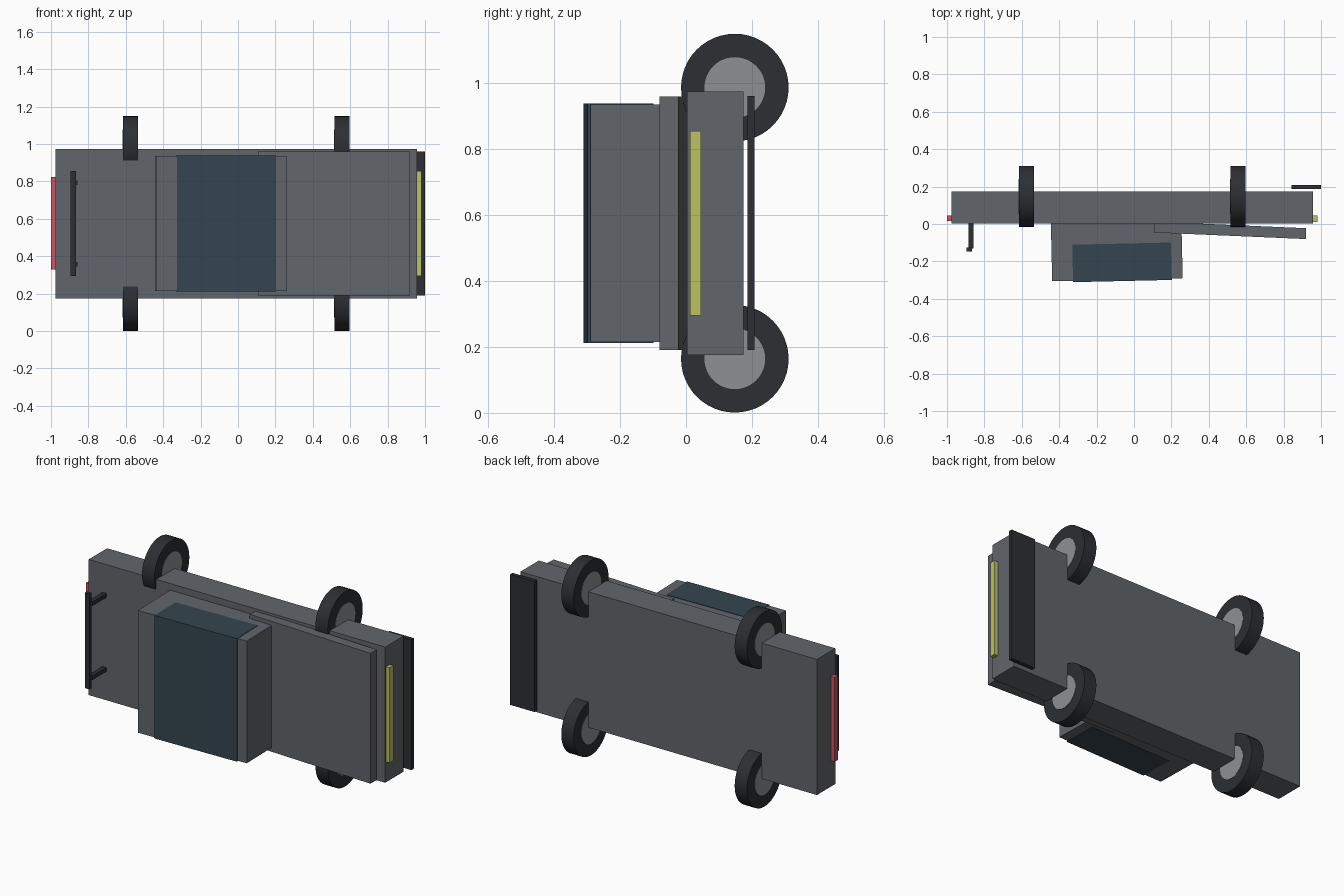
import bpy, math
from mathutils import Matrix, Vector

if "Cube" in bpy.data.objects:
    bpy.data.objects.remove(bpy.data.objects["Cube"])

MID = 0.575  # centre line of the car, which lies on its side


def material(name, rgb):
    m = bpy.data.materials.new(name)
    m.diffuse_color = (*rgb, 1)
    m.use_nodes = True
    m.node_tree.nodes["Principled BSDF"].inputs["Base Color"].default_value = m.diffuse_color
    return m


PAINT = material("grey_paint", (0.12, 0.13, 0.145))
DARK = material("dark_trim", (0.025, 0.028, 0.033))
GLASS = material("tinted_glass", (0.035, 0.06, 0.08))
METAL = material("hub_metal", (0.27, 0.28, 0.3))
YELLOW = material("headlight_yellow", (0.5, 0.55, 0.13))
RED = material("taillight_red", (0.6, 0.09, 0.12))


def box(name, x, y, z, mat, tilt=0.0):
    """Box from (min, max) ranges, turned about z by tilt."""
    bpy.ops.mesh.primitive_cube_add(size=1)
    ob = bpy.context.object
    ob.name = name
    size = Vector([r[1] - r[0] for r in (x, y, z)])
    centre = Vector([(r[0] + r[1]) / 2 for r in (x, y, z)])
    ob.data.transform(Matrix.Diagonal((*size, 1)))
    ob.location = centre
    ob.rotation_euler.z = tilt
    ob.data.materials.append(mat)
    return ob


def disc(name, loc, radius, width, mat):
    """Cylinder with its axle along x."""
    bpy.ops.mesh.primitive_cylinder_add(vertices=48, radius=radius, depth=width,
                                        location=loc, rotation=(0, math.pi / 2, 0))
    ob = bpy.context.object
    ob.name = name
    ob.data.materials.append(mat)
    bpy.ops.object.shade_smooth_by_angle(angle=math.radians(30))


# Main body, tilted hood and cabin
box("body", (-0.975, 0.957), (0.003, 0.174), (0.175, 0.974), PAINT)
box("hood", (0.109, 0.92), (-0.063 + 0.028 - 0.028, -0.005), (0.191, 0.959), PAINT, -0.043)
box("cabin", (-0.441, 0.257), (-0.298, 0.01), (0.215, 0.935), PAINT, 0.023)
box("window_band", (-0.328, 0.2), (-0.305, -0.105), (0.2125, 0.9375), GLASS, 0.023)

# Front splitter and light bars
box("front_splitter", (0.842, 1.0), (0.186, 0.208), (0.191, 0.96), DARK)
box("headlight_bar", (0.94, 0.98), (0.012, 0.046), (0.295, 0.855), YELLOW)
box("taillight_bar", (-1.0, -0.965), (0.015, 0.045), (0.328, 0.825), RED)

# Rear wing on two struts
box("rear_wing", (-0.895, -0.866), (-0.146, -0.126), (0.294, 0.856), DARK)
for i, s in enumerate((-1, 1)):
    z = MID + s * 0.218
    box(f"wing_strut_{i + 1}", (-0.885, -0.858), (-0.13, 0.01), (z - 0.012, z + 0.012), DARK)

# Wheels with hubs
for axle, x in (("rear", -0.575), ("front", 0.555)):
    for side, s in (("lower", -1), ("upper", 1)):
        loc = (x, 0.148, MID + s * 0.411)
        disc(f"{axle}_{side}_tyre", loc, 0.163, 0.08, DARK)
        disc(f"{axle}_{side}_hub", loc, 0.092, 0.083, METAL)
